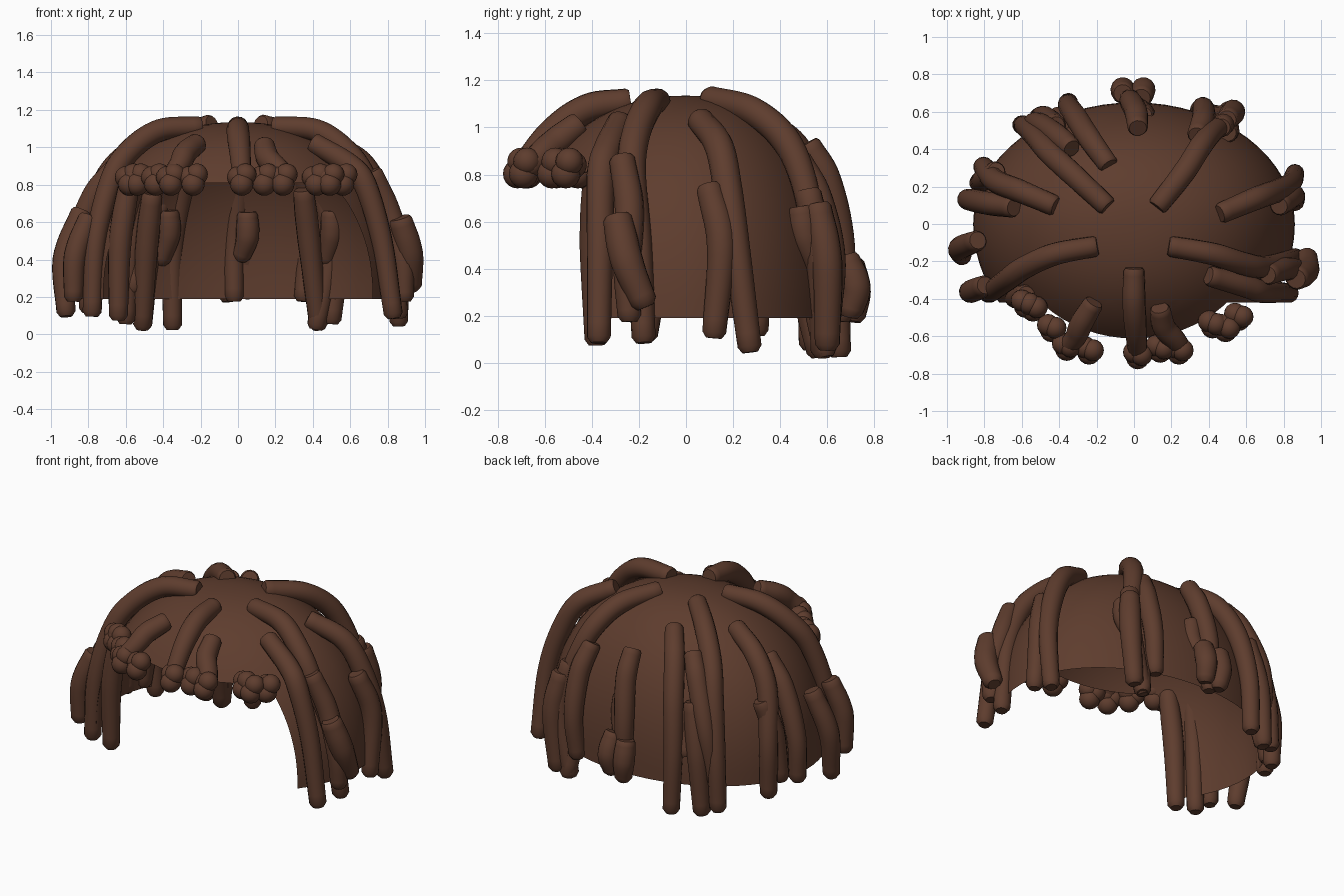
import bpy, bmesh, math
from mathutils import Vector

brown = bpy.data.materials.new("dark_brown_hair")
brown.diffuse_color = (0.112, 0.046, 0.027, 1)


def finish(bm, name, angle=40):
    bmesh.ops.recalc_face_normals(bm, faces=bm.faces)
    me = bpy.data.meshes.new(name)
    bm.to_mesh(me)
    bm.free()
    ob = bpy.data.objects.new(name, me)
    bpy.context.collection.objects.link(ob)
    me.materials.append(brown)
    bpy.ops.object.select_all(action='DESELECT')
    bpy.context.view_layer.objects.active = ob
    ob.select_set(True)
    bpy.ops.object.shade_smooth_by_angle(angle=math.radians(angle))
    return ob


# Scalp cap: full dome with the face opening cut from its front
def make_cap():
    bm = bmesh.new()
    n, m, p = 64, 24, 2.2
    rings = []
    for j in range(m):
        a = math.pi / 2 * j / m
        r, h = math.cos(a) ** (2 / p), math.sin(a) ** (2 / p)
        ring = []
        for i in range(n):
            t = 2 * math.pi * i / n
            depth = 0.65 if math.sin(t) > 0 else 0.77
            ring.append(bm.verts.new((0.86 * r * math.cos(t), depth * r * math.sin(t), 0.19 + 0.945 * h)))
        rings.append(ring)
    top = bm.verts.new((0, 0, 1.135))
    for j in range(m):
        for i in range(n):
            k = (i + 1) % n
            if j < m - 1:
                bm.faces.new((rings[j][i], rings[j][k], rings[j + 1][k], rings[j + 1][i]))
            else:
                bm.faces.new((rings[j][i], rings[j][k], top))
    for co, no in (((0, -0.42, 0), (0, 1, 0)), ((0, 0, 0.81), (0, 0, 1))):
        bmesh.ops.bisect_plane(bm, geom=bm.verts[:] + bm.edges[:] + bm.faces[:], plane_co=co, plane_no=no)
    cut = [f for f in bm.faces if f.calc_center_median().y < -0.42 and f.calc_center_median().z < 0.81]
    bmesh.ops.delete(bm, geom=cut, context='FACES')
    finish(bm, "scalp_cap", 60)


# Smooth path through a few points
def spline(points, steps=7):
    p = [Vector(q) for q in points]
    p = [2 * p[0] - p[1]] + p + [2 * p[-1] - p[-2]]
    out = []
    for a, b, c, d in zip(p, p[1:], p[2:], p[3:]):
        for s in range(steps):
            t = s / steps
            out.append(0.5 * (2 * b + (c - a) * t + (2 * a - 5 * b + 4 * c - d) * t * t
                              + (3 * b - a - 3 * c + d) * t ** 3))
    return out + [p[-2]]


# One lock: round tube with softened ends and a slightly thinner tip
def lock(name, points, radius=0.062, tip=0.82, sides=14):
    path = spline(points)
    bm = bmesh.new()
    first, last = (path[1] - path[0]).normalized(), (path[-1] - path[-2]).normalized()
    stations = [(path[0] - first * 0.015, 0.75)]
    for i, q in enumerate(path):
        f = i / (len(path) - 1)
        stations.append((q, 0.9 + 0.1 * min(1, f * 4) + (tip - 1) * max(0, f - 0.5) * 2))
    stations.append((path[-1] + last * 0.025, tip * 0.65))
    rings = []
    normal = first.orthogonal().normalized()
    for i, (q, s) in enumerate(stations):
        a, b = stations[max(i - 1, 0)][0], stations[min(i + 1, len(stations) - 1)][0]
        tangent = (b - a).normalized()
        normal = (normal - tangent * normal.dot(tangent)).normalized()
        side = tangent.cross(normal)
        rings.append([bm.verts.new(q + (normal * math.cos(t) + side * math.sin(t)) * radius * s)
                      for t in (2 * math.pi * k / sides for k in range(sides))])
    for r, u in zip(rings, rings[1:]):
        for k in range(sides):
            j = (k + 1) % sides
            bm.faces.new((r[k], r[j], u[j], u[k]))
    bm.faces.new(rings[0])
    bm.faces.new(rings[-1])
    finish(bm, name, 50)


def locks(name, paths, **kw):
    for i, path in enumerate(paths, 1):
        lock(f"{name}_{i}", path, **kw)


# Rounded curl at the end of the fringe
def curl(name, x, y, z, size):
    bm = bmesh.new()
    for dx, dy, dz, s in ((0, 0, -0.022, 1), (0.02, 0.015, 0.03, 0.95), (-0.02, 0.03, 0.015, 0.95)):
        v = bmesh.ops.create_uvsphere(bm, u_segments=16, v_segments=10, radius=size * s)["verts"]
        bmesh.ops.translate(bm, verts=v, vec=(x + dx, y + dy, z + dz))
    finish(bm, name, 50)


make_cap()

locks("fringe_lock", [
    [(0, -0.25, 1.11), (0, -0.42, 1.08), (0.01, -0.57, 0.98), (0.02, -0.69, 0.84)],
    [(-0.22, -0.43, 1.02), (-0.28, -0.53, 0.97), (-0.31, -0.6, 0.91), (-0.36, -0.66, 0.84)],
    [(0.14, -0.46, 1.01), (0.16, -0.55, 0.94), (0.22, -0.62, 0.88), (0.26, -0.67, 0.83)],
])
for i, (cx, cy) in enumerate([(-0.58, -0.44), (-0.54, -0.46), (-0.44, -0.57), (-0.36, -0.67), (-0.24, -0.69),
                              (0.02, -0.715), (0.14, -0.68), (0.24, -0.69), (0.42, -0.55), (0.49, -0.57),
                              (0.56, -0.51)], 1):
    curl(f"fringe_curl_{i}", cx, cy, 0.825, 0.062)

locks("right_lock", [
    [(0.2, -0.12, 1.11), (0.42, -0.16, 1.09), (0.58, -0.21, 0.98), (0.69, -0.23, 0.82), (0.81, -0.2, 0.5),
     (0.86, -0.18, 0.11)],
    [(0.41, -0.28, 1.02), (0.59, -0.33, 0.91), (0.68, -0.36, 0.8), (0.77, -0.365, 0.5), (0.83, -0.37, 0.11)],
    [(0.72, -0.27, 0.86), (0.81, -0.24, 0.65), (0.88, -0.25, 0.4), (0.89, -0.24, 0.2)],
    [(0.47, 0.06, 1.03), (0.66, 0.14, 0.92), (0.77, 0.18, 0.72), (0.84, 0.22, 0.45), (0.86, 0.27, 0.07)],
    [(0.78, 0.1, 0.74), (0.85, 0.15, 0.5), (0.86, 0.12, 0.13)],
])
lock("right_outer_lock", [(0.87, -0.29, 0.61), (0.92, -0.25, 0.43), (0.925, -0.18, 0.26)], 0.07)

locks("left_lock", [
    [(-0.21, -0.12, 1.11), (-0.42, -0.16, 1.09), (-0.58, -0.23, 0.98), (-0.68, -0.3, 0.82), (-0.76, -0.36, 0.5),
     (-0.78, -0.37, 0.12)],
    [(-0.58, -0.38, 0.82), (-0.63, -0.39, 0.5), (-0.64, -0.38, 0.1)],
    [(-0.8, -0.33, 0.62), (-0.87, -0.36, 0.42), (-0.88, -0.36, 0.2)],
    [(-0.84, -0.09, 0.65), (-0.93, -0.13, 0.4), (-0.92, -0.17, 0.12)],
    [(-0.43, 0.1, 1.03), (-0.62, 0.18, 0.94), (-0.74, 0.23, 0.76), (-0.8, 0.3, 0.45), (-0.8, 0.3, 0.14)],
    [(-0.65, 0.09, 0.9), (-0.78, 0.11, 0.73), (-0.88, 0.13, 0.45), (-0.89, 0.13, 0.2)],
    [(-0.74, 0.28, 0.7), (-0.8, 0.24, 0.5), (-0.83, 0.22, 0.22)],
])

locks("back_lock", [
    [(0.13, 0.1, 1.12), (0.27, 0.28, 1.07), (0.36, 0.42, 0.95), (0.43, 0.5, 0.77), (0.51, 0.55, 0.5)],
    [(0.34, 0.48, 0.86), (0.37, 0.56, 0.7), (0.37, 0.62, 0.45), (0.35, 0.61, 0.2)],
    [(0.47, 0.52, 0.72), (0.5, 0.57, 0.45), (0.42, 0.58, 0.05)],
    [(0.02, 0.52, 0.92), (0.01, 0.6, 0.77), (-0.02, 0.66, 0.5), (-0.02, 0.66, 0.2)],
    [(-0.15, 0.1, 1.12), (-0.3, 0.24, 1.06), (-0.44, 0.37, 0.92), (-0.52, 0.46, 0.72), (-0.58, 0.52, 0.4),
     (-0.6, 0.53, 0.08)],
    [(-0.14, 0.32, 1.03), (-0.24, 0.46, 0.92), (-0.31, 0.57, 0.7), (-0.35, 0.63, 0.4), (-0.35, 0.65, 0.05)],
    [(-0.42, 0.53, 0.7), (-0.48, 0.57, 0.4), (-0.51, 0.57, 0.05)],
    [(-0.34, 0.41, 0.95), (-0.42, 0.48, 0.82), (-0.52, 0.54, 0.55), (-0.56, 0.52, 0.25)],
])
locks("back_outer_lock", [
    [(-0.06, 0.7, 0.42), (-0.06, 0.72, 0.3), (-0.05, 0.71, 0.2)],
    [(0.04, 0.68, 0.44), (0.05, 0.72, 0.32), (0.04, 0.7, 0.22)],
    [(0.5, 0.56, 0.66), (0.53, 0.6, 0.42), (0.5, 0.6, 0.08)],
], radius=0.065)

# Lock ends showing inside the back of the cap
locks("inner_lock", [
    [(0.35, 0.43, 0.76), (0.38, 0.5, 0.5), (0.43, 0.59, 0.05)],
    [(-0.46, 0.4, 0.74), (-0.49, 0.47, 0.45), (-0.51, 0.56, 0.05)],
    [(0.05, 0.58, 0.64), (0.05, 0.59, 0.52), (0.02, 0.63, 0.42)],
    [(0.5, 0.49, 0.65), (0.5, 0.51, 0.53), (0.47, 0.56, 0.4)],
    [(-0.37, 0.52, 0.65), (-0.37, 0.54, 0.53), (-0.41, 0.58, 0.4)],
], tip=0.8)
